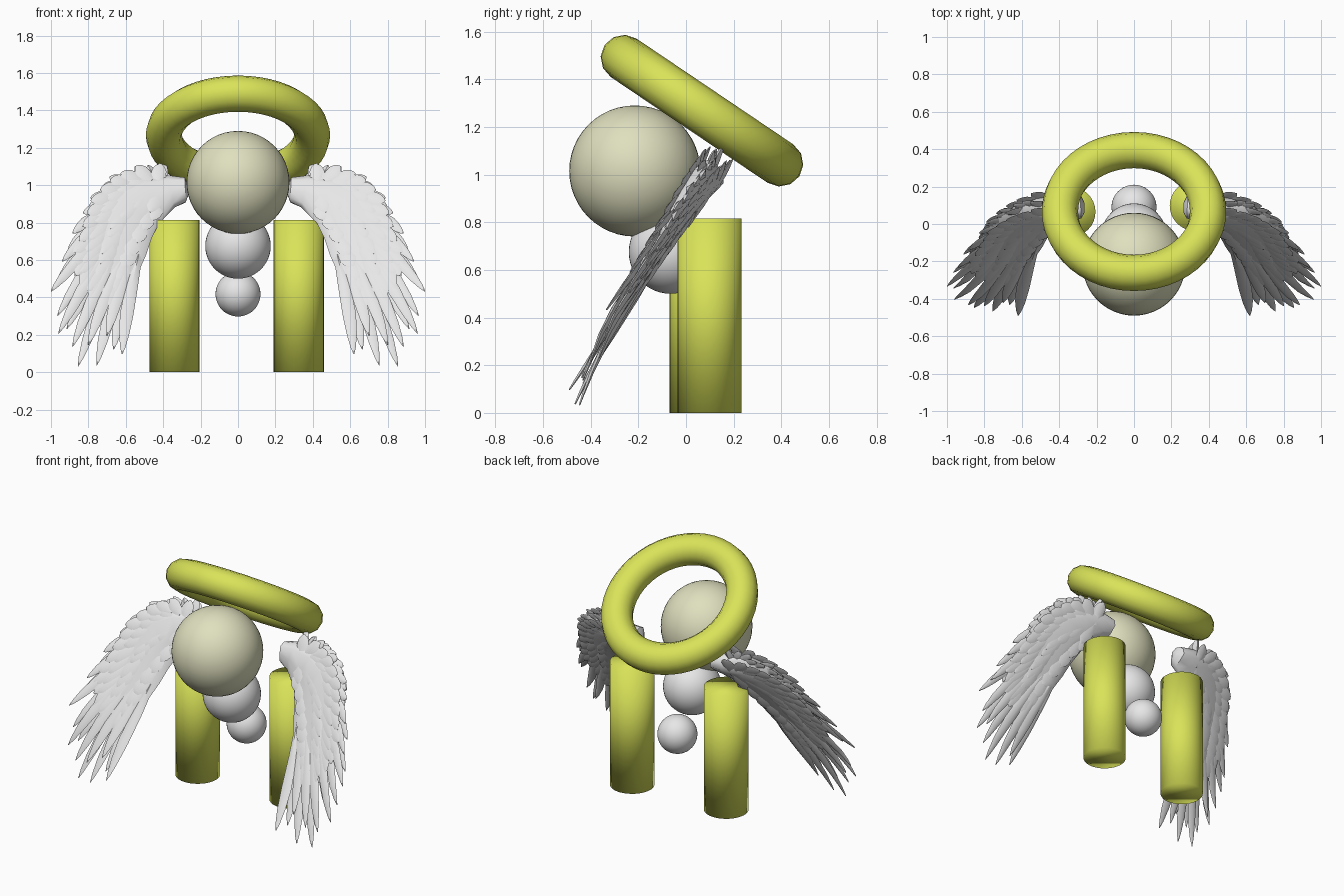
import bpy, bmesh, math, random
from mathutils import Vector

if "Cube" in bpy.data.objects:
    bpy.data.objects.remove(bpy.data.objects["Cube"])


def material(name, rgb):
    m = bpy.data.materials.new(name)
    m.diffuse_color = (*rgb, 1)
    m.use_nodes = True
    m.node_tree.nodes["Principled BSDF"].inputs["Base Color"].default_value = m.diffuse_color
    return m


YELLOW = material("olive_yellow", (0.70, 0.77, 0.10))
CREAM = material("pale_cream", (0.74, 0.74, 0.52))
GREY = material("light_grey", (0.80, 0.80, 0.80))


def finish(name, mat, angle=40):
    ob = bpy.context.object
    ob.name = ob.data.name = name
    ob.data.materials.append(mat)
    bpy.ops.object.shade_smooth_by_angle(angle=math.radians(angle))
    return ob


# Head and the two body balls
for name, r, loc, mat in [
    ("head", 0.275, (0, -0.215, 1.015), CREAM),
    ("upper_body", 0.175, (0, -0.065, 0.675), GREY),
    ("lower_body", 0.12, (0, 0.09, 0.418), GREY),
]:
    bpy.ops.mesh.primitive_uv_sphere_add(segments=48, ring_count=24, radius=r, location=loc)
    finish(name, mat)

# Two standing pillars, smooth right over the rims
for name, x, y in [("left_pillar", -0.34, 0.065), ("right_pillar", 0.325, 0.098)]:
    bpy.ops.mesh.primitive_cylinder_add(vertices=32, radius=0.134, depth=0.815,
                                        location=(x, y, 0.4075))
    finish(name, YELLOW, 180)

# Tilted halo
bpy.ops.mesh.primitive_torus_add(major_segments=48, minor_segments=12, major_radius=0.396,
                                 minor_radius=0.097, location=(0, 0.067, 1.268),
                                 rotation=(math.radians(-34), 0, 0))
finish("halo", YELLOW, 60)


# Wings lie on a tilted, slightly cupped sheet: a = sideways, b = height, o = offset to the front
def on_plane(a, b, o=0.0):
    g = min(1.0, max(0.0, b / 0.4))
    cup = -0.16 * max(0.0, a - 0.4) * g + (1 - g) * (0.25 * (a - 0.62) - 0.07)
    return Vector((a, -0.465 + 0.565 * b + cup - 0.87 * o, b + 0.49 * o))


def loft(bm, rings):
    loops = [[bm.verts.new(p) for p in ring] for ring in rings]
    n = len(loops[0])
    for r0, r1 in zip(loops, loops[1:]):
        for i in range(n):
            bm.faces.new((r0[i], r0[(i + 1) % n], r1[(i + 1) % n], r1[i]))
    bm.faces.new(loops[0][::-1])
    bm.faces.new(loops[-1])


FEATHER = [(0, 0.5), (0.3, 0.9), (0.6, 1.0), (0.8, 0.75), (0.93, 0.4), (1, 0.06)]


def feather(bm, root, tip, width, thick, o0=0.0, o1=0.0, bend=0.0):
    root, tip = Vector(root), Vector(tip)
    d = tip - root
    side = Vector((-d.y, d.x)).normalized()
    rings = []
    for t, w in FEATHER:
        c = root + d * t + side * bend * math.sin(math.pi * t)
        o = o0 + (o1 - o0) * t
        h = thick * (0.3 + 0.7 * w) * (1 - 0.5 * t)
        l, r = c + side * w * width / 2, c - side * w * width / 2
        rings.append([on_plane(*l, o), on_plane(*c, o + h),
                      on_plane(*r, o), on_plane(*c, o - h)])
    loft(bm, rings)


# Wing sections: outer edge, inner edge, half thickness
SECTIONS = [
    ((0.265, 0.99), (0.265, 0.95), 0.03),
    ((0.285, 1.03), (0.28, 0.91), 0.066),
    ((0.38, 1.045), (0.34, 0.88), 0.068),
    ((0.53, 1.06), (0.42, 0.80), 0.058),
    ((0.66, 1.03), (0.46, 0.72), 0.050),
    ((0.745, 0.94), (0.49, 0.63), 0.040),
    ((0.79, 0.83), (0.53, 0.54), 0.030),
    ((0.825, 0.71), (0.57, 0.46), 0.020),
    ((0.84, 0.60), (0.61, 0.41), 0.010),
]
PROFILE = [(0, 0), (0.08, 0.65), (0.3, 1), (0.65, 0.75), (0.92, 0.4),
           (1, 0), (0.92, -0.4), (0.65, -0.75), (0.3, -1), (0.08, -0.65)]


def body_point(u, s):
    """Point and half thickness at u along the sections, s from outer to inner edge."""
    i = min(int(u), len(SECTIONS) - 2)
    f = u - i
    (a0, b0, t0), (a1, b1, t1) = SECTIONS[i], SECTIONS[i + 1]
    outer = Vector(a0).lerp(Vector(a1), f)
    inner = Vector(b0).lerp(Vector(b1), f)
    return outer.lerp(inner, s), t0 + (t1 - t0) * f


# Flight feather tips from the inner edge round to the outer edge
TIPS = [(0.62, 0.09), (0.665, 0.13), (0.70, 0.19), (0.755, 0.045), (0.80, 0.14),
        (0.855, 0.04), (0.885, 0.13), (0.915, 0.24), (0.96, 0.20), (0.965, 0.31),
        (1.0, 0.425), (0.965, 0.50), (0.94, 0.585), (0.91, 0.66), (0.885, 0.735)]
FAN = Vector((0.42, 0.97))


def wing(name, sign):
    rnd = random.Random(4)
    bm = bmesh.new()
    # fleshy inner wing
    rings = []
    for a, b, t in SECTIONS:
        rings.append([on_plane(*Vector(a).lerp(Vector(b), s), t * o) for s, o in PROFILE])
    loft(bm, rings)
    # long flight feathers
    n = len(TIPS) - 1
    for i, tip in enumerate(TIPS):
        f = i / n
        root = Vector((0.53, 0.62)).lerp(Vector((0.70, 0.86)), f)
        feather(bm, root, tip, 0.072 - 0.012 * f, 0.018, 0.006 * (-1) ** i,
                0.015 * (-1) ** i, 0.012)
    # overlapping covert rows on both faces
    for s, u0, count, length, width in [(0.78, 3.0, 8, 0.13, 0.085), (0.5, 2.6, 10, 0.15, 0.085),
                                        (0.28, 2.4, 11, 0.13, 0.08), (0.12, 2.3, 12, 0.10, 0.07)]:
        for j in range(count):
            u = u0 + (7.9 - u0) * j / (count - 1)
            p, t = body_point(u, s)
            d = (p - FAN).normalized()
            d = (d + Vector((rnd.uniform(-0.15, 0.15), -0.35 * s))).normalized()
            ln = length * rnd.uniform(0.85, 1.15) * (0.55 + 0.06 * u)
            if s > 0.6:
                ln *= 0.75
            for face in (1, -1):
                o = face * t * (1.0 - 0.5 * s)
                feather(bm, p - d * 0.04, p + d * ln, width, 0.014, o * 0.85,
                        o * 0.75 + face * 0.008)
    # ragged fringe along the outer edge
    for j in range(17):
        p, t = body_point(2.2 + 5.2 * j / 16, 0.05)
        d = (p - FAN).normalized()
        ln = rnd.uniform(0.05, 0.08)
        feather(bm, p - d * 0.06, p + d * ln, 0.06, 0.022, 0, rnd.uniform(-0.02, 0.02))
    for v in bm.verts:
        v.co.x *= sign
    bmesh.ops.recalc_face_normals(bm, faces=bm.faces)
    me = bpy.data.meshes.new(name)
    bm.to_mesh(me)
    bm.free()
    ob = bpy.data.objects.new(name, me)
    bpy.context.collection.objects.link(ob)
    bpy.ops.object.select_all(action='DESELECT')
    ob.select_set(True)
    bpy.context.view_layer.objects.active = ob
    finish(name, GREY, 50)


wing("left_wing", -1)
wing("right_wing", 1)
